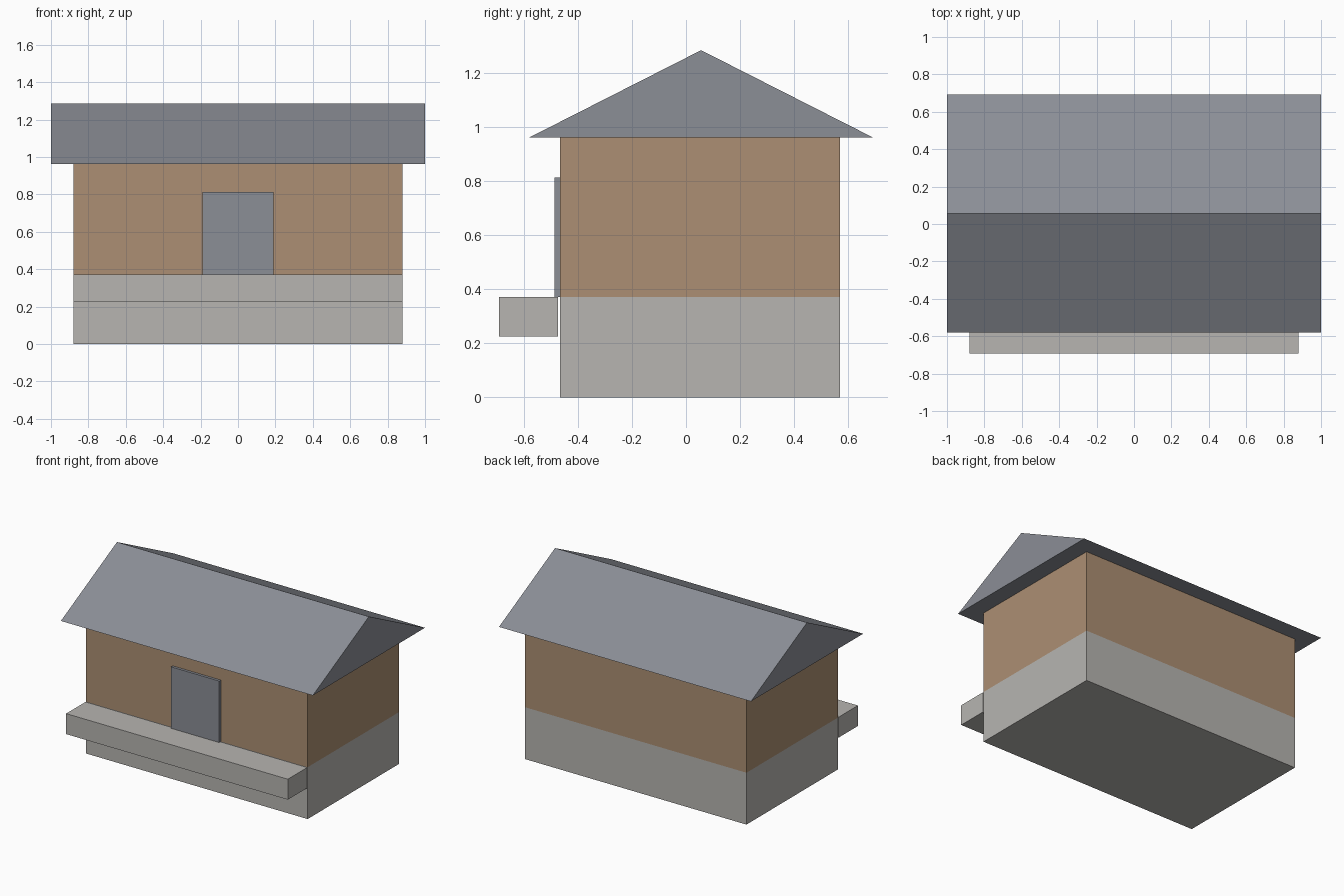
import bpy
import bmesh

# Start without the default cube
if "Cube" in bpy.data.objects:
    bpy.data.objects.remove(bpy.data.objects["Cube"], do_unlink=True)


def material(name, rgb):
    # sRGB 0-255 to linear
    linear = [((c / 255 + 0.055) / 1.055) ** 2.4 for c in rgb]
    mat = bpy.data.materials.new(name)
    mat.use_nodes = True
    mat.diffuse_color = (*linear, 1)
    bsdf = mat.node_tree.nodes["Principled BSDF"]
    bsdf.inputs["Base Color"].default_value = (*linear, 1)
    bsdf.inputs["Roughness"].default_value = 0.9
    return mat


def prism(name, profile, half_width, mat):
    """Extrude a (y, z) profile along x, centred on x = 0."""
    bm = bmesh.new()
    face = bm.faces.new([bm.verts.new((-half_width, y, z)) for y, z in profile])
    side = bmesh.ops.extrude_face_region(bm, geom=[face])["geom"]
    moved = [v for v in side if isinstance(v, bmesh.types.BMVert)]
    bmesh.ops.translate(bm, verts=moved, vec=(2 * half_width, 0, 0))
    bmesh.ops.recalc_face_normals(bm, faces=bm.faces)
    mesh = bpy.data.meshes.new(name)
    bm.to_mesh(mesh)
    bm.free()
    mesh.materials.append(mat)
    obj = bpy.data.objects.new(name, mesh)
    bpy.context.collection.objects.link(obj)
    return obj


def box(name, half_width, y0, y1, z0, z1, mat):
    return prism(name, [(y0, z0), (y1, z0), (y1, z1), (y0, z1)], half_width, mat)


stone = material("pale stone", (183, 181, 177))
timber = material("brown timber", (172, 143, 115))
slate = material("slate grey", (139, 142, 150))

front, back = -0.467, 0.571
floor, eaves, ridge = 0.372, 0.962, 1.285

# Body: stone plinth with timber walls above
body = box("house_body", 0.88, front, back, 0, eaves, timber)
body.data.materials.append(stone)
bm = bmesh.new()
bm.from_mesh(body.data)
bmesh.ops.bisect_plane(bm, geom=bm.verts[:] + bm.edges[:] + bm.faces[:],
                       plane_co=(0, 0, floor), plane_no=(0, 0, 1))
for f in bm.faces:
    f.material_index = int(f.calc_center_median().z < floor)
bm.to_mesh(body.data)
bm.free()

# Gable roof overhanging every side
prism("gable_roof", [(-0.58, eaves), (0.692, eaves), (0.056, ridge)], 1.0, slate)

# Raised porch slab and door on the front
box("porch_slab", 0.88, -0.692, -0.473, 0.225, floor, stone)
box("front_door", 0.191, -0.486, front, floor, 0.813, slate)
